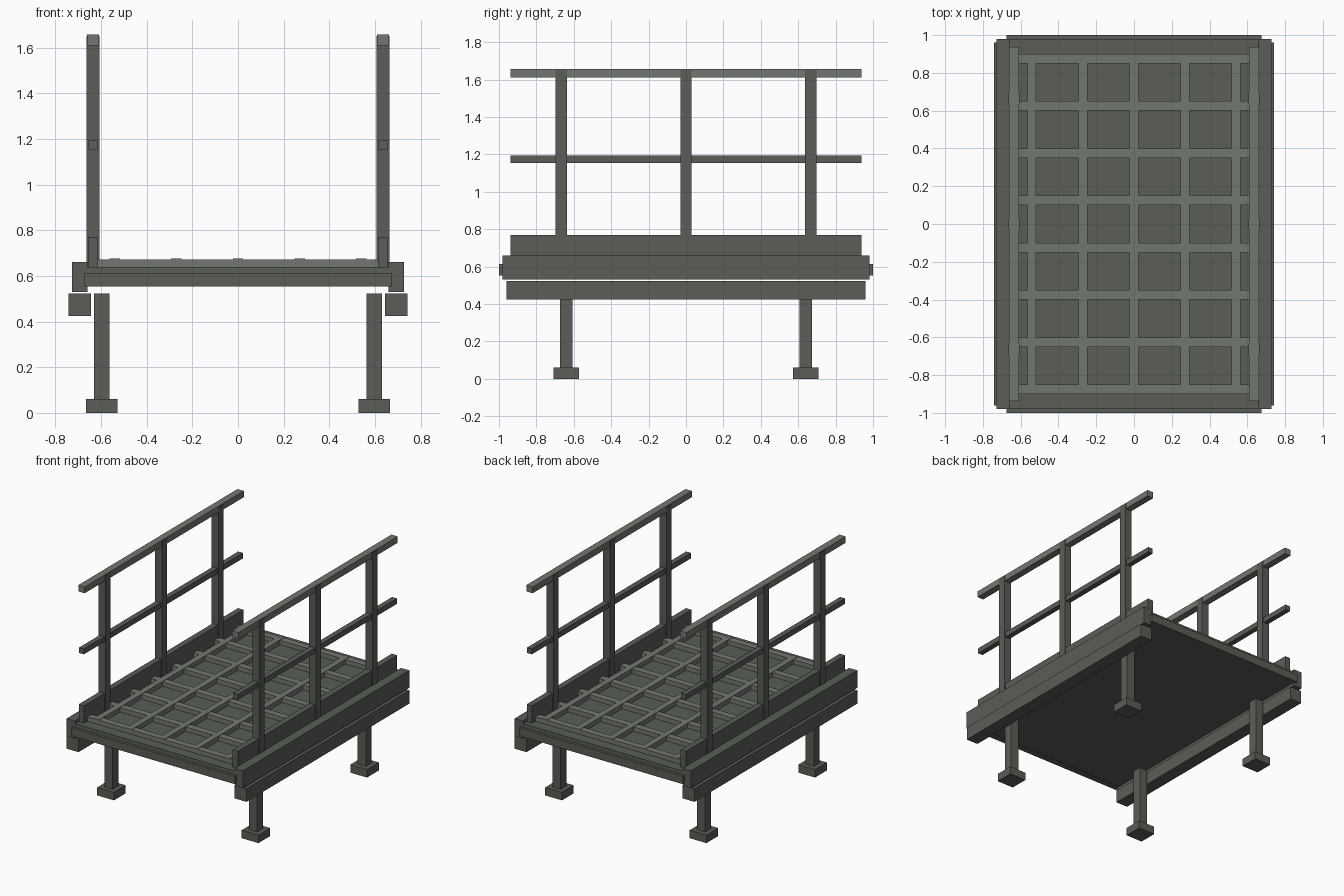
import bpy

if "Cube" in bpy.data.objects:
    bpy.data.objects.remove(bpy.data.objects["Cube"])


def material(name, rgb):
    m = bpy.data.materials.new(name)
    m.diffuse_color = (*rgb, 1)
    m.use_nodes = True
    m.node_tree.nodes["Principled BSDF"].inputs["Base Color"].default_value = m.diffuse_color
    return m


STEEL = material("dark_steel", (0.10, 0.11, 0.095))
WORN = material("worn_steel", (0.17, 0.185, 0.16))


def box(name, x, y, z, mat=STEEL):
    """Box from (min, max) ranges on each axis."""
    bpy.ops.mesh.primitive_cube_add(size=1, location=[sum(r) / 2 for r in (x, y, z)])
    ob = bpy.context.object
    ob.name = name
    ob.scale = [r[1] - r[0] for r in (x, y, z)]
    bpy.ops.object.transform_apply(location=False, rotation=False, scale=True)
    ob.data.materials.append(mat)
    return ob


def around(c, width):
    return (c - width / 2, c + width / 2)


# Deck slab and the end beams that close it
box("deck_plate", (-0.672, 0.672), (-0.98, 0.98), (0.555, 0.64))
for s, end in ((-1, "front"), (1, "back")):
    box(end + "_end_beam", (-0.674, 0.674), around(s * 0.975, 0.05), (0.553, 0.613))

# Raised grid on the deck
for i in range(5):
    box(f"long_grid_bar_{i}", around((i - 2) * 0.27, 0.045), (-0.9, 0.9), (0.635, 0.676), WORN)
for i in range(8):
    box(f"cross_grid_bar_{i}", (-0.622, 0.622), around((i - 3.5) * 0.25, 0.05), (0.635, 0.673), WORN)

# Both sides: beams, legs and guard rail
for s, side in ((-1, "left"), (1, "right")):
    box(side + "_side_beam", around(s * 0.694, 0.068), (-0.98, 0.98), (0.53, 0.66))
    box(side + "_lower_beam", around(s * 0.693, 0.098), (-0.96, 0.96), (0.424, 0.522))
    for t, end in ((-1, "front"), (1, "back")):
        box(f"{side}_{end}_leg", around(s * 0.596, 0.068), around(t * 0.64, 0.068), (0.03, 0.522))
        box(f"{side}_{end}_foot", around(s * 0.596, 0.138), around(t * 0.64, 0.138), (0, 0.06))

    rail_x = s * 0.635
    for i in range(3):
        box(f"{side}_post_{i}", around(rail_x, 0.058), around((i - 1) * 0.667, 0.06), (0.638, 1.652))
    box(side + "_toe_board", around(rail_x, 0.044), (-0.938, 0.938), (0.638, 0.77))
    box(side + "_middle_rail", around(rail_x, 0.04), (-0.938, 0.938), (1.153, 1.193))
    box(side + "_top_rail", around(rail_x, 0.052), (-0.938, 0.938), (1.61, 1.657), WORN)
